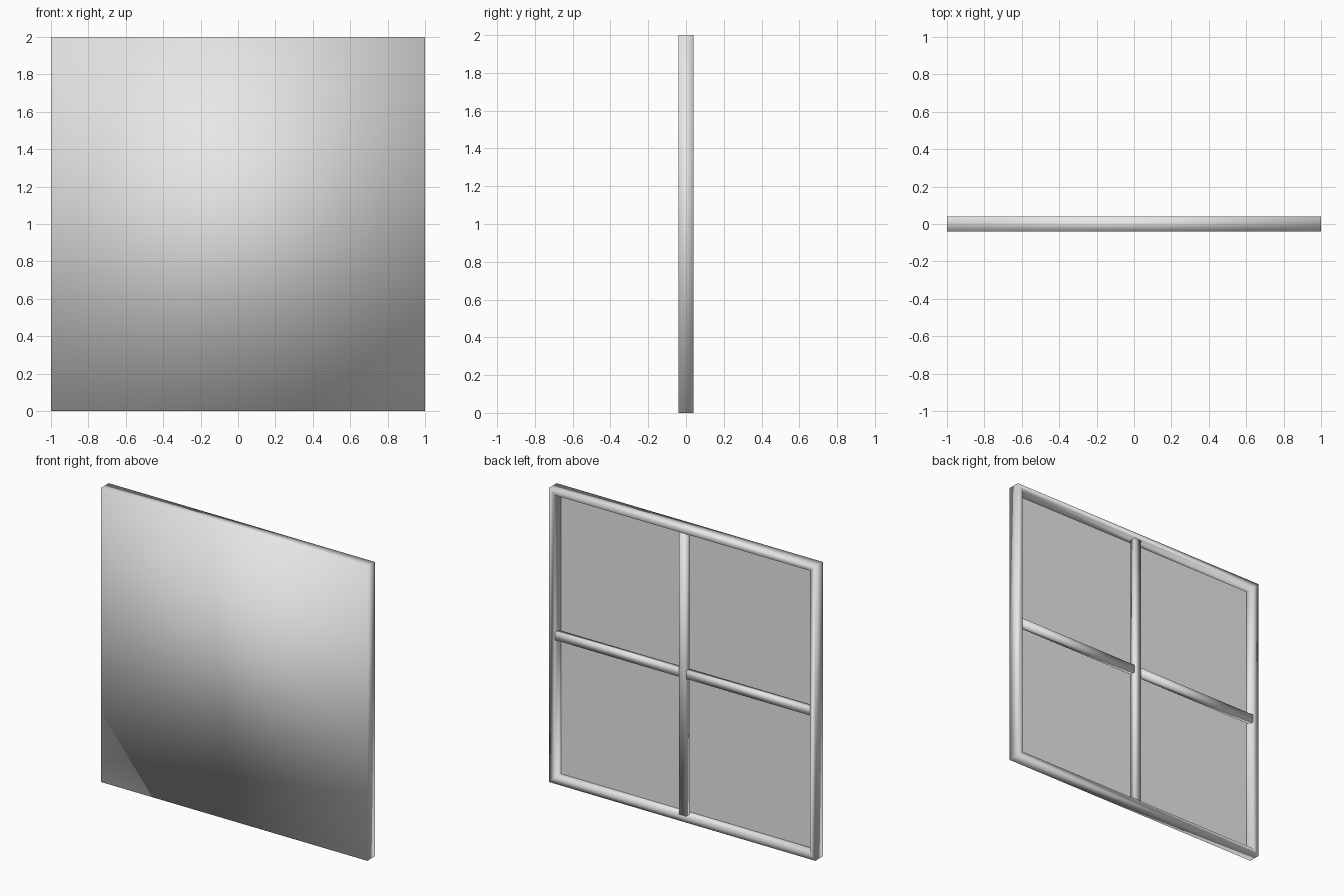
import bpy
import bmesh

if "Cube" in bpy.data.objects:
    bpy.data.objects.remove(bpy.data.objects["Cube"])

grey = bpy.data.materials.new("plain_grey")
grey.diffuse_color = (0.8, 0.8, 0.8, 1)
grey.use_nodes = True
grey.node_tree.nodes["Principled BSDF"].inputs["Base Color"].default_value = grey.diffuse_color


def add_object(name, bm, smooth):
    bmesh.ops.recalc_face_normals(bm, faces=bm.faces)
    for f in bm.faces:
        f.smooth = smooth
    mesh = bpy.data.meshes.new(name)
    bm.to_mesh(mesh)
    bm.free()
    mesh.materials.append(grey)
    obj = bpy.data.objects.new(name, mesh)
    bpy.context.collection.objects.link(obj)
    return obj


def square(bm, r, y):
    return [bm.verts.new((sx * r, y, 1 + sz * r))
            for sx, sz in ((-1, -1), (1, -1), (1, 1), (-1, 1))]


def box(name, x, y0, y1, z0, z1, smooth):
    bm = bmesh.new()
    bmesh.ops.create_cube(bm, size=1)
    for v in bm.verts:
        v.co = (v.co.x * 2 * x, y0 + (v.co.y + 0.5) * (y1 - y0),
                z0 + (v.co.z + 0.5) * (z1 - z0))
    return add_object(name, bm, smooth)


# Stretched sheet wrapped round the square frame, softly shaded over its edges
bm = bmesh.new()
profile = [(1.0, -0.04), (1.0, 0.04), (0.96, 0.04), (0.96, -0.03)]
rings = [square(bm, r, y) for r, y in profile]
bm.faces.new(rings[0])
for a, b in zip(rings, rings[1:]):
    for i in range(4):
        j = (i + 1) % 4
        bm.faces.new((a[i], a[j], b[j], b[i]))
# Flat recessed back of the sheet closes the inside
bm.faces.new(rings[-1])
frame = add_object("wrapped_frame", bm, True)
back = frame.data.polygons[len(frame.data.polygons) - 1]
back.use_smooth = False

# Cross braces behind the sheet
box("vertical_brace", 0.026, -0.003, 0.036, 0.04, 1.96, True)
for side in (-1, 1):
    brace = box("horizontal_brace", 0.47, -0.003, 0.034, 0.973, 1.027, True)
    brace.location.x = side * 0.49
